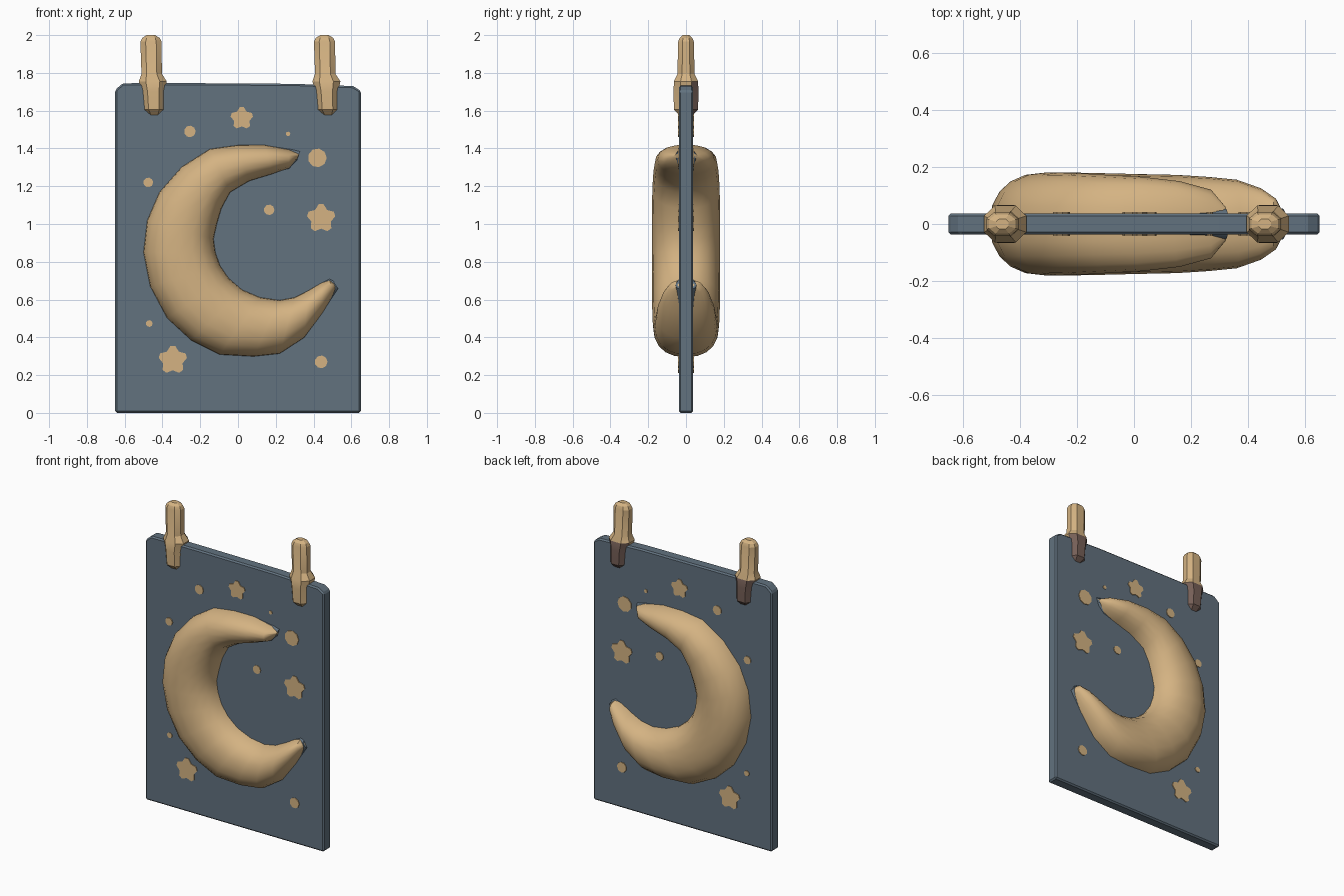
import bpy, bmesh, math
from mathutils import Vector

cube = bpy.data.objects.get("Cube")
if cube:
    bpy.data.objects.remove(cube, do_unlink=True)


def material(name, rgb):
    m = bpy.data.materials.new(name)
    m.use_nodes = True
    m.diffuse_color = (*rgb, 1)
    m.node_tree.nodes["Principled BSDF"].inputs["Base Color"].default_value = (*rgb, 1)
    return m


SLATE = material("slate_blue", (0.122, 0.168, 0.212))
TAN = material("warm_tan", (0.66, 0.45, 0.225))
BROWN = material("dark_brown", (0.18, 0.115, 0.095))


def finish(bm, name, mats, smooth=None):
    bmesh.ops.recalc_face_normals(bm, faces=bm.faces[:])
    me = bpy.data.meshes.new(name)
    bm.to_mesh(me)
    bm.free()
    ob = bpy.data.objects.new(name, me)
    bpy.context.collection.objects.link(ob)
    for m in mats:
        me.materials.append(m)
    if smooth:
        bpy.ops.object.select_all(action='DESELECT')
        ob.select_set(True)
        bpy.context.view_layer.objects.active = ob
        bpy.ops.object.shade_smooth_by_angle(angle=math.radians(smooth))
    return ob


def loft(rings):
    """Skin a list of equal-length point rings and cap both ends."""
    bm = bmesh.new()
    vs = [[bm.verts.new(p) for p in r] for r in rings]
    n = len(vs[0])
    for a, b in zip(vs, vs[1:]):
        for i in range(n):
            j = (i + 1) % n
            bm.faces.new((a[i], a[j], b[j], b[i]))
    bm.faces.new(vs[0])
    bm.faces.new(vs[-1][::-1])
    return bm


def plate(bm, outline, y0, y1):
    """Extrude an x-z outline from y0 to y1."""
    face = bm.faces.new([bm.verts.new((x, y0, z)) for x, z in outline])
    out = bmesh.ops.extrude_face_region(bm, geom=[face])["geom"]
    for v in out:
        if isinstance(v, bmesh.types.BMVert):
            v.co.y = y1


# Board with clipped top corners
HALF = 0.037
bm = bmesh.new()
plate(bm, [(-0.65, 0), (0.65, 0), (0.65, 1.705), (0.61, 1.73), (0.3, 1.742),
           (-0.3, 1.746), (-0.61, 1.745), (-0.65, 1.71)], -HALF, HALF)
board = finish(bm, "board", [SLATE])
bev = board.modifiers.new("edge_bevel", 'BEVEL')
bev.width = 0.009
bev.segments = 1

# Crescent stations: outer x, z, inner x, z, half depth
STATIONS = [
    (0.325, 1.375, 0.315, 1.345, 0.06),
    (0.27, 1.395, 0.27, 1.295, 0.12),
    (0.14, 1.42, 0.18, 1.262, 0.15),
    (0.0, 1.42, 0.06, 1.225, 0.165),
    (-0.15, 1.40, -0.04, 1.165, 0.172),
    (-0.30, 1.305, -0.085, 1.08, 0.178),
    (-0.42, 1.17, -0.11, 0.99, 0.18),
    (-0.485, 1.02, -0.125, 0.92, 0.18),
    (-0.505, 0.85, -0.115, 0.85, 0.18),
    (-0.47, 0.67, -0.09, 0.78, 0.18),
    (-0.38, 0.50, -0.045, 0.715, 0.18),
    (-0.25, 0.38, 0.025, 0.655, 0.178),
    (-0.10, 0.305, 0.12, 0.615, 0.175),
    (0.08, 0.295, 0.22, 0.60, 0.172),
    (0.22, 0.31, 0.30, 0.615, 0.165),
    (0.35, 0.395, 0.37, 0.65, 0.155),
    (0.45, 0.53, 0.44, 0.69, 0.125),
    (0.505, 0.625, 0.485, 0.705, 0.09),
    (0.525, 0.665, 0.51, 0.69, 0.045),
]


def crescent(margin=0.0, depth=None):
    rings = []
    for ox, oz, ix, iz, d in STATIONS:
        mid = Vector(((ox + ix) / 2, 0, (oz + iz) / 2))
        half = Vector(((ox - ix) / 2, 0, (oz - iz) / 2))
        half *= 1 + margin / half.length
        ring = []
        for k in range(20):
            t = math.tau * k / 20
            c, s = math.cos(t), math.sin(t)
            u = math.copysign(abs(c) ** 0.88, c)
            w = math.copysign(abs(s) ** 0.88, s)
            ring.append(mid + half * u + Vector((0, (depth or d) * w, 0)))
        rings.append(ring)
    return loft(rings)


finish(crescent(), "crescent_moon", [TAN], 40)
# Board surface swelling slightly around the crescent
finish(crescent(0.016, 0.055), "moon_collar", [SLATE], 40)

# Stars and dots on both faces: x, z, radius, is star
MARKS = [
    (0.02, 1.56, 0.062, True), (0.44, 1.03, 0.078, True),
    (-0.345, 0.28, 0.078, True), (0.42, 1.35, 0.05, False),
    (-0.255, 1.49, 0.031, False), (0.265, 1.477, 0.012, False),
    (-0.475, 1.22, 0.026, False), (0.165, 1.075, 0.028, False),
    (-0.47, 0.473, 0.018, False), (0.44, 0.27, 0.034, False),
]


def outline(x, z, r, star):
    pts = []
    if not star:
        return [(x + r * math.cos(math.tau * i / 9), z + r * math.sin(math.tau * i / 9))
                for i in range(9)]
    # Blunt-tipped star: two points per tip, one per notch
    for i in range(5):
        a = math.pi / 2 + math.tau * i / 5
        for da, k in ((-0.17, 0.97), (0.17, 0.97), (math.pi / 5, 0.70)):
            pts.append((x + r * k * math.cos(a + da), z + r * k * math.sin(a + da)))
    return pts


for side, name in ((-1, "front_stars"), (1, "back_stars")):
    bm = bmesh.new()
    for mark in MARKS:
        plate(bm, outline(*mark), side * 0.035, side * 0.042)
    finish(bm, name, [TAN])

# Hanging clips: z, x shift, half width, half depth
CLIP = [
    (1.575, 0.015, 0.035, 0.035),
    (1.605, 0.012, 0.056, 0.064),
    (1.70, 0.008, 0.060, 0.066),
    (1.755, 0.006, 0.074, 0.064),
    (1.795, 0.000, 0.054, 0.045),
    (1.965, -0.004, 0.056, 0.042),
    (1.985, -0.004, 0.046, 0.034),
    (2.0, -0.004, 0.022, 0.018),
]
SECTION = [(1, 0.45), (0.5, 1), (-0.5, 1), (-1, 0.45),
           (-1, -0.45), (-0.5, -1), (0.5, -1), (1, -0.45)]

for x, name in ((-0.457, "right_clip"), (0.462, "left_clip")):
    bm = loft([[(x + dx + hx * u, hy * v, z) for u, v in SECTION]
               for z, dx, hx, hy in CLIP])
    bmesh.ops.recalc_face_normals(bm, faces=bm.faces[:])
    # Dark lower back half and underside
    for f in bm.faces:
        c = f.calc_center_median()
        if (c.z < 1.76 and c.y > 0.01) or f.normal.z < -0.9:
            f.material_index = 1
    finish(bm, name, [TAN, BROWN], 25)
